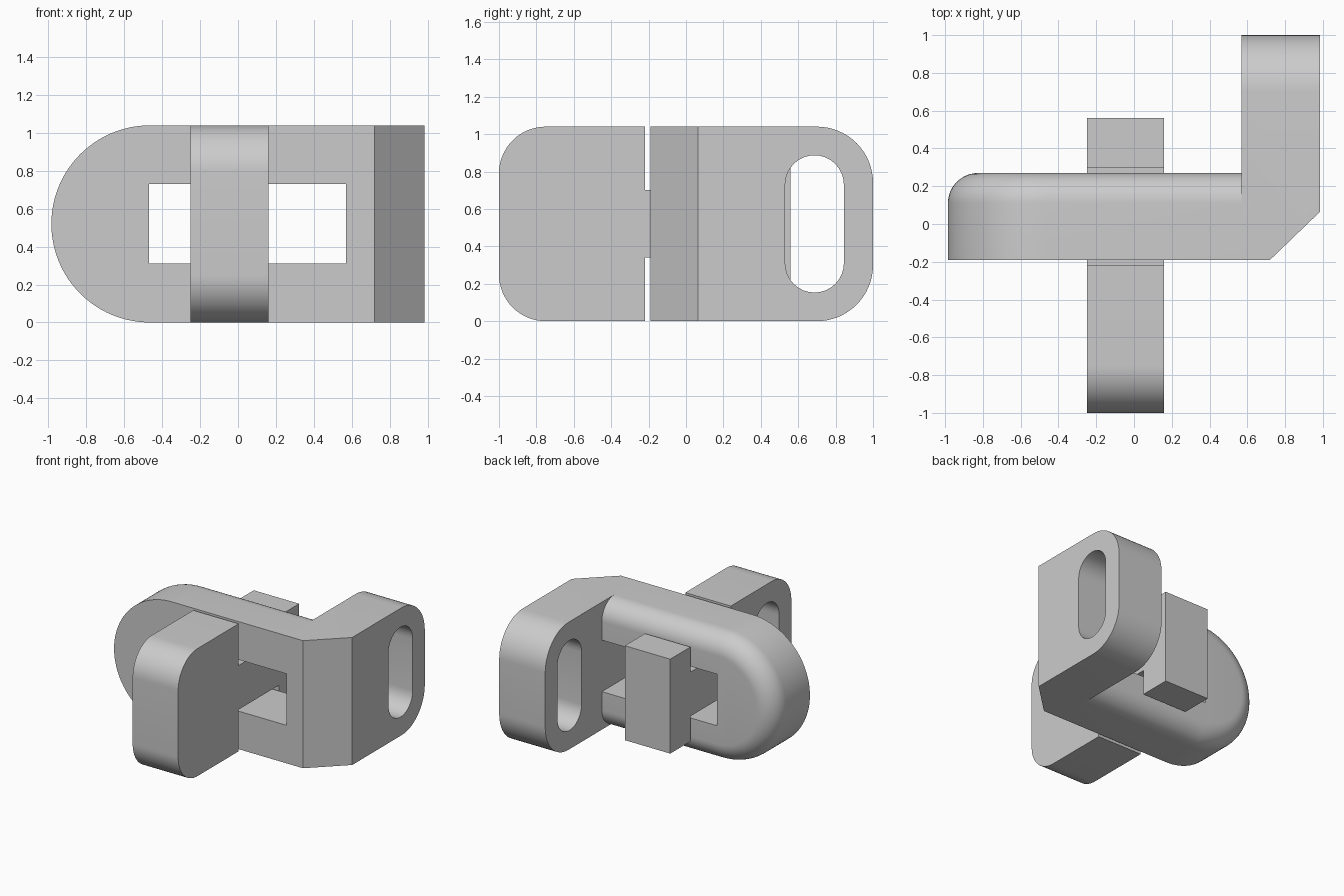
import bpy, bmesh, math
from mathutils import Vector

if "Cube" in bpy.data.objects:
    bpy.data.objects.remove(bpy.data.objects["Cube"], do_unlink=True)

grey = bpy.data.materials.new("light grey")
grey.use_nodes = True
grey.diffuse_color = (0.6, 0.6, 0.6, 1)
grey.node_tree.nodes["Principled BSDF"].inputs["Base Color"].default_value = (0.6, 0.6, 0.6, 1)

H = 1.04          # full height
MID = H / 2


def arc(cx, cy, r, start, end, n=16):
    """Points on an arc, angles in degrees."""
    step = math.radians(end - start) / n
    a = math.radians(start)
    return [(cx + r * math.cos(a + i * step), cy + r * math.sin(a + i * step)) for i in range(n + 1)]


def loft(name, rings):
    """Solid skinned over rings of equal length, capped at both ends."""
    bm = bmesh.new()
    rows = [[bm.verts.new(Vector(p)) for p in ring] for ring in rings]
    n = len(rows[0])
    for a, b in zip(rows, rows[1:]):
        for i in range(n):
            j = (i + 1) % n
            bm.faces.new((a[i], a[j], b[j], b[i]))
    bm.faces.new(rows[0])
    bm.faces.new(rows[-1])
    bmesh.ops.recalc_face_normals(bm, faces=bm.faces)
    mesh = bpy.data.meshes.new(name)
    bm.to_mesh(mesh)
    bm.free()
    mesh.materials.append(grey)
    ob = bpy.data.objects.new(name, mesh)
    bpy.context.collection.objects.link(ob)
    return ob


def along_x(name, pts, lo, hi):
    return loft(name, [[(x, y, z) for y, z in pts] for x in (lo, hi)])


def select(ob):
    bpy.ops.object.select_all(action="DESELECT")
    ob.select_set(True)
    bpy.context.view_layer.objects.active = ob


def combine(ob, other, operation):
    """Boolean another solid into ob and remove it."""
    mod = ob.modifiers.new("combine", "BOOLEAN")
    mod.operation = operation
    mod.solver = "EXACT"
    mod.object = other
    other.hide_render = True
    select(ob)
    bpy.ops.object.modifier_apply(modifier=mod.name)
    bpy.data.objects.remove(other, do_unlink=True)


def slot(y, lo, hi):
    """Upright long-hole cutter running along x."""
    r, rise = 0.157, 0.21
    pts = arc(y, MID + rise, r, 0, 180) + arc(y, MID - rise, r, 180, 360)
    return along_x("slot_cutter", pts, lo, hi)


# Plate with a round end and a rounded back rim
def plate_ring(y, inset):
    pts = arc(-0.465, MID, MID - inset, 90, 270, 48)
    pts += [(0.62, inset), (0.62, H - inset)]
    return [(x, y, z) for x, z in pts]


FILLET = 0.16
rings = [plate_ring(-0.19, 0)]
for dy, c in arc(0, 0, FILLET, 0, 90, 12)[::-1]:
    rings.append(plate_ring(0.27 - FILLET + c, FILLET - dy))
rings = [rings[0]] + rings[:0:-1]
body = loft("link_body", rings)

# Rectangular window through the plate
window = along_x("window_cutter", [(-0.5, 0.31), (0.6, 0.31), (0.6, 0.73), (-0.5, 0.73)], -0.47, 0.57)
combine(body, window, "DIFFERENCE")

# Side arm: chamfered front corner, rounded back corners
outline = [(0.57, -0.19), (0.72, -0.19), (0.985, 0.065), (0.985, 1), (0.57, 1)]
arm = loft("arm", [[(x, y, z) for x, y in outline] for z in (0, H)])
R = 0.3
side = arc(1 - R, R, R, -90, 0) + arc(1 - R, H - R, R, 0, 90) + [(-0.5, H), (-0.5, 0)]
combine(arm, along_x("arm_rounding", side, 0.3, 1.3), "INTERSECT")
combine(arm, slot(0.687, 0.3, 1.3), "DIFFERENCE")
combine(body, arm, "UNION")

# Toggle: rounded handle, neck through the window, cross block behind
r = 0.25
upper = [(0.56, 0.905), (0.3, 0.905), (0.3, 0.7), (-0.22, 0.7), (-0.22, H)]
profile = upper + arc(r - 1, H - r, r, 90, 180) + arc(r - 1, r, r, 180, 270)
profile += [(y, H - z) for y, z in reversed(upper)]
toggle = along_x("toggle", profile, -0.25, 0.16)
combine(toggle, slot(-0.687, -0.5, -0.05), "DIFFERENCE")

for ob in (body, toggle):
    select(ob)
    bpy.ops.object.shade_smooth_by_angle(angle=math.radians(25))
